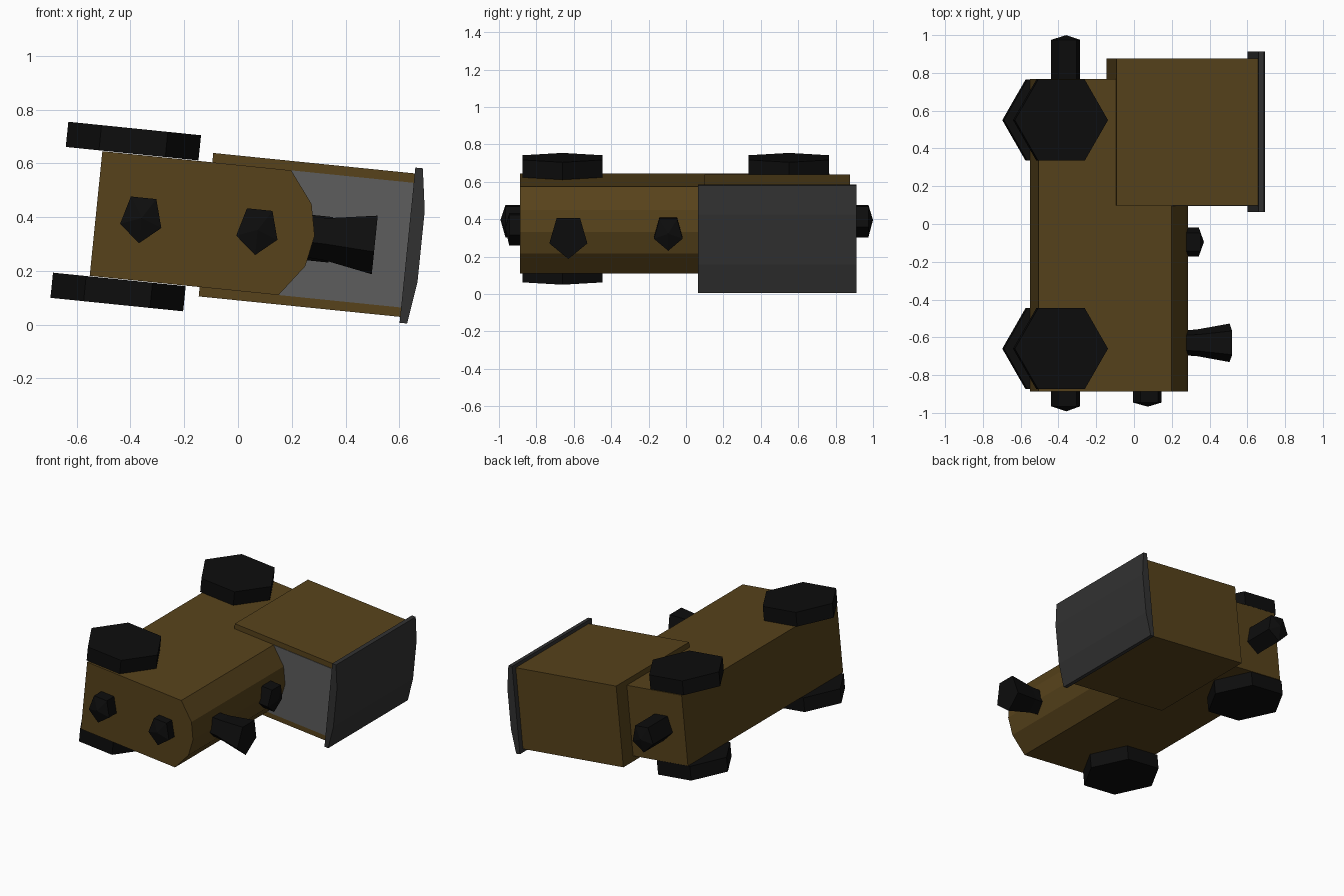
import bpy, bmesh, math
from mathutils import Matrix, Vector

if "Cube" in bpy.data.objects:
    bpy.data.objects.remove(bpy.data.objects["Cube"])

# The engine lies on its side: x is its "up", y its length, z its width; then it tilts slightly.
AXIS = 0.358
TILT = Matrix.Rotation(math.radians(5.8), 4, 'Y') @ Matrix.Translation((0, 0, AXIS))


def material(name, rgb):
    m = bpy.data.materials.new(name)
    m.diffuse_color = (*rgb, 1)
    m.use_nodes = True
    m.node_tree.nodes["Principled BSDF"].inputs["Base Color"].default_value = m.diffuse_color
    return m


BROWN = material("brown", (0.095, 0.055, 0.011))
GREY = material("panel_grey", (0.11, 0.11, 0.11))
DARK = material("dark_grey", (0.031, 0.031, 0.031))
BLACK = material("black", (0.004, 0.004, 0.004))


def finish(name, bm, mat):
    bmesh.ops.recalc_face_normals(bm, faces=bm.faces)
    bm.transform(TILT)
    me = bpy.data.meshes.new(name)
    bm.to_mesh(me)
    bm.free()
    me.materials.append(mat)
    ob = bpy.data.objects.new(name, me)
    bpy.context.collection.objects.link(ob)
    return ob


def extrude_y(name, profile, y0, y1, mat):
    """Extrude an (x, z) profile along y."""
    bm = bmesh.new()
    face = bm.faces.new([bm.verts.new((x, y0, z)) for x, z in profile])
    ext = bmesh.ops.extrude_face_region(bm, geom=[face])["geom"]
    verts = [g for g in ext if isinstance(g, bmesh.types.BMVert)]
    bmesh.ops.translate(bm, verts=verts, vec=(0, y1 - y0, 0))
    return finish(name, bm, mat)


def rect(x0, x1, half):
    return [(x0, half), (x1, half), (x1, -half), (x0, -half)]


def stub(name, base, axis, side, rings, tip, mat=BLACK):
    """Five-sided stub along axis; rings = (distance, side radius, z radius)."""
    bm = bmesh.new()
    base, axis, side = Vector(base), Vector(axis), Vector(side)
    loops = []
    for d, rs, rz in rings:
        loop = []
        for i in range(5):
            a = -math.pi / 2 + i * math.tau / 5
            loop.append(bm.verts.new(base + axis * d + side * rs * math.cos(a)
                                     + Vector((0, 0, rz * math.sin(a)))))
        loops.append(loop)
    for a, b in zip(loops, loops[1:]):
        for i in range(5):
            j = (i + 1) % 5
            bm.faces.new((a[i], a[j], b[j], b[i]))
    bm.faces.new(loops[0])
    if tip:
        top = bm.verts.new(base + axis * tip)
        for i in range(5):
            bm.faces.new((loops[-1][i], loops[-1][(i + 1) % 5], top))
    else:
        bm.faces.new(loops[-1])
    return finish(name, bm, mat)


# Boiler body with rounded top
body = [(-0.567, 0.233), (0.139, 0.233), (0.227, 0.116), (0.25, 0),
        (0.227, -0.116), (0.139, -0.233), (-0.567, -0.233)]
extrude_y("boiler_body", body, -0.887, 0.767, BROWN)

# Cab, its front panel and the bowed roof
extrude_y("cab", rect(-0.156, 0.597, 0.268), 0.098, 0.876, BROWN)
extrude_y("cab_front_panel", rect(-0.12, 0.597, 0.233), 0.095, 0.11, GREY)
roof = [(0.597, 0.29), (0.625, 0.29), (0.648, 0.134),
        (0.648, -0.134), (0.625, -0.29), (0.597, -0.29)]
extrude_y("cab_roof", roof, 0.063, 0.912, DARK)

# Hexagonal wheels on both sides
for end, y in (("front", -0.66), ("rear", 0.55)):
    for label, s in (("left", 1), ("right", -1)):
        bm = bmesh.new()
        bmesh.ops.create_cone(bm, cap_ends=True, segments=6, radius1=0.248,
                              radius2=0.248, depth=0.094)
        # put a corner on the x axis
        corner = max(bm.verts, key=lambda v: v.co.x).co
        bm.transform(Matrix.Rotation(-math.atan2(corner.y, corner.x), 4, 'Z'))
        bm.transform(Matrix.Translation((-0.456, y, s * 0.282)))
        finish(f"{end}_{label}_wheel", bm, BLACK)

# Buffers and headlamp along the length
X, Y = (1, 0, 0), (0, 1, 0)
R = (0.081, 0.094)
stub("front_buffer", (-0.397, -0.86, 0), (0, -1, 0), X, [(0, *R), (0.105, *R)], 0.132)
stub("headlamp", (0.037, -0.86, 0), (0, -1, 0), X, [(0, *R), (0.085, *R)], 0.107)
stub("rear_buffer", (-0.397, 0.74, 0), Y, X, [(0, *R), (0.235, *R)], 0.26)

# Flared chimney and small dome on top of the boiler
stub("chimney", (0.18, -0.629, 0), X, Y, [(0, 0.066, 0.08), (0.12, 0.074, 0.088),
                                         (0.296, 0.107, 0.121)], None)
stub("steam_dome", (0.18, -0.095, 0), X, Y, [(0, *R), (0.131, *R)], 0.156)
